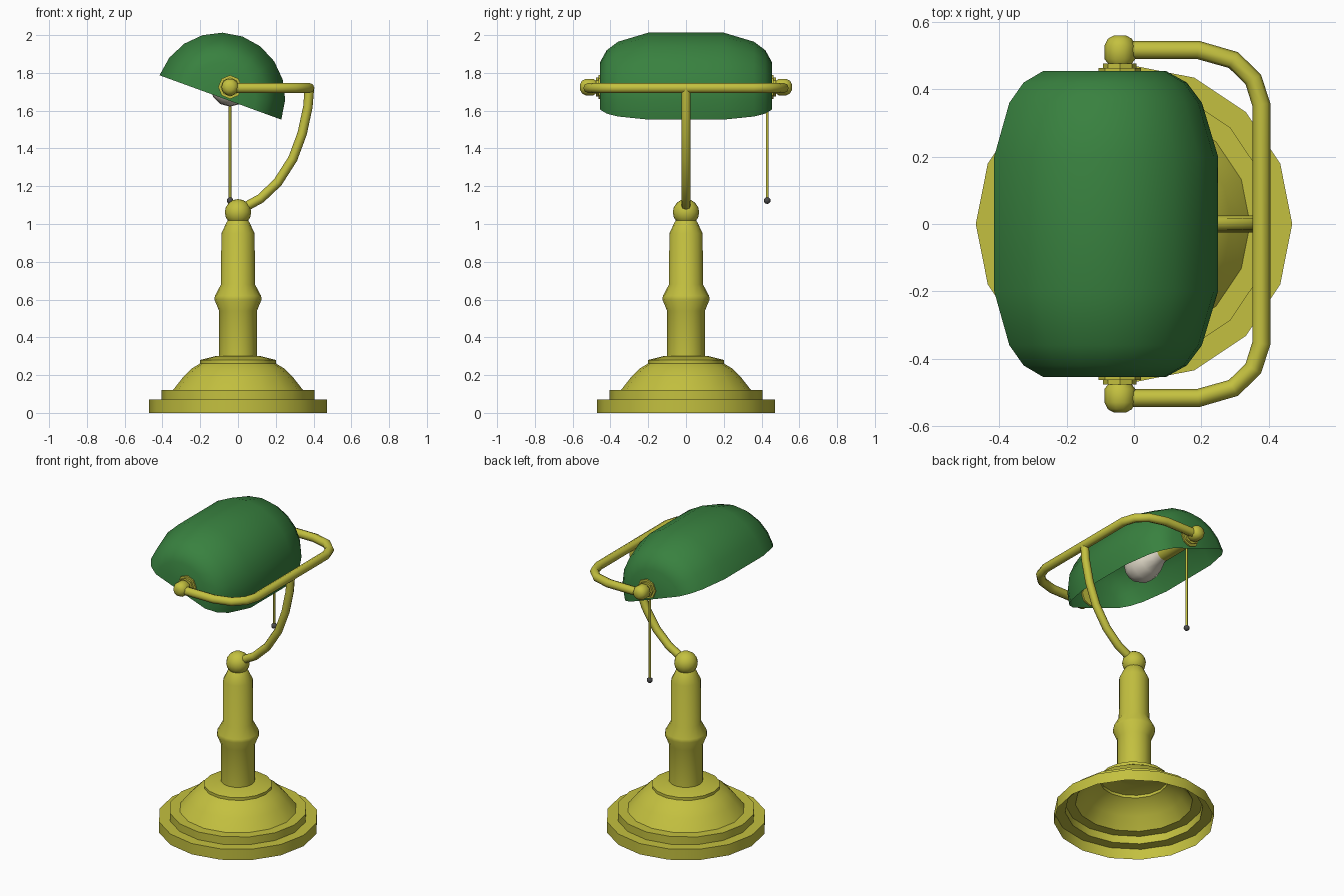
import bpy, bmesh
from math import sin, cos, pi, radians
from mathutils import Vector, Matrix

if "Cube" in bpy.data.objects:
    bpy.data.objects.remove(bpy.data.objects["Cube"])


def material(name, rgb):
    m = bpy.data.materials.new(name)
    m.diffuse_color = (*rgb, 1)
    m.use_nodes = True
    m.node_tree.nodes["Principled BSDF"].inputs["Base Color"].default_value = m.diffuse_color
    return m


brass = material("brass", (0.55, 0.53, 0.05))
green = material("green_glass", (0.04, 0.22, 0.05))
cream = material("bulb_glass", (0.75, 0.70, 0.58))
dark = material("dark_metal", (0.07, 0.07, 0.07))


def finish(ob, mat, angle):
    ob.data.materials.clear()
    ob.data.materials.append(mat)
    bpy.ops.object.select_all(action='DESELECT')
    ob.select_set(True)
    bpy.context.view_layer.objects.active = ob
    bpy.ops.object.shade_smooth_by_angle(angle=radians(angle))
    return ob


def from_rings(name, rings, mat, closed=True, caps=(False, False), angle=35):
    """Skin a list of equal-length point rings."""
    bm = bmesh.new()
    rows = [[bm.verts.new(p) for p in r] for r in rings]
    n = len(rows[0])
    for a, b in zip(rows, rows[1:]):
        for i in range(n if closed else n - 1):
            j = (i + 1) % n
            bm.faces.new((a[i], a[j], b[j], b[i]))
    for row, cap in zip((rows[0], rows[-1]), caps):
        if cap:
            bm.faces.new(row)
    bmesh.ops.recalc_face_normals(bm, faces=bm.faces[:])
    me = bpy.data.meshes.new(name)
    bm.to_mesh(me)
    bm.free()
    ob = bpy.data.objects.new(name, me)
    bpy.context.collection.objects.link(ob)
    return finish(ob, mat, angle)


def lathe(name, profile, mat, sides=16, matrix=Matrix(), caps=(False, True), angle=35):
    rings = [[matrix @ Vector((r * cos(2 * pi * i / sides), r * sin(2 * pi * i / sides), z))
              for i in range(sides)] for r, z in profile]
    return from_rings(name, rings, mat, caps=caps, angle=angle)


def tube(name, points, radius, mat):
    cu = bpy.data.curves.new(name, 'CURVE')
    cu.dimensions = '3D'
    cu.bevel_depth = radius
    cu.bevel_resolution = 2
    cu.use_fill_caps = True
    sp = cu.splines.new('POLY')
    sp.points.add(len(points) - 1)
    for p, co in zip(sp.points, points):
        p.co = (*co, 1)
    ob = bpy.data.objects.new(name, cu)
    bpy.context.collection.objects.link(ob)
    bpy.ops.object.select_all(action='DESELECT')
    ob.select_set(True)
    bpy.context.view_layer.objects.active = ob
    bpy.ops.object.convert(target='MESH')
    return finish(bpy.context.object, mat, 50)


def ball(name, loc, r, mat, seg=16, rings=8):
    bpy.ops.mesh.primitive_uv_sphere_add(segments=seg, ring_count=rings, radius=r, location=loc)
    bpy.context.object.name = name
    return finish(bpy.context.object, mat, 60)


# Stepped hollow base and turned stem
lathe("base", [(0.47, 0), (0.47, 0.07), (0.405, 0.07), (0.405, 0.12), (0.345, 0.12),
               (0.29, 0.19), (0.245, 0.235), (0.2, 0.262), (0.2, 0.28), (0.12, 0.3),
               (0.095, 0.3)], brass)
lathe("stem", [(0.1, 0.3), (0.1, 0.54), (0.125, 0.6), (0.122, 0.62), (0.09, 0.68),
               (0.088, 0.95), (0.06, 1.01), (0.045, 1.03)], brass)
ball("stem_ball", (0, 0, 1.062), 0.07, brass)

# Curved arm and yoke
tube("arm", [(0.02, 0, 1.08), (0.12, 0, 1.135), (0.21, 0, 1.22), (0.29, 0, 1.345),
             (0.34, 0, 1.48), (0.37, 0, 1.62), (0.378, 0, 1.72)], 0.025, brass)
half = [(-0.03, 0.517), (0.19, 0.517), (0.295, 0.487), (0.354, 0.43), (0.378, 0.355)]
tube("yoke", [(x, y, 1.72) for x, y in half] + [(x, -y, 1.72) for x, y in half[::-1]],
     0.027, brass)

# Pivot knobs with stepped flanges, one on each side
PX, PZ = -0.042, 1.725
for side, label in ((1, "back"), (-1, "front")):
    m = Matrix.Translation((PX, 0, PZ)) @ Matrix.Rotation(-side * pi / 2, 4, 'X')
    lathe(label + "_pivot_flange", [(0.063, 0.445), (0.063, 0.464), (0.05, 0.464), (0.05, 0.476),
                                    (0.03, 0.476)], brass, 8, m, (True, True))
    lathe(label + "_pivot_knob", [(0.03, 0.47), (0.046, 0.49), (0.046, 0.53), (0.036, 0.55),
                                  (0.018, 0.56)], brass, 10, m, (True, True), 50)

# Tilted half-barrel shade, open below
stations = [(0.455, 0.187), (0.42, 0.25), (0.36, 0.295), (0.2, 0.343)]
stations += [(-y, r) for y, r in stations[::-1]]
tilt = radians(-20)
arcs = [[(-0.093 + r * cos(tilt + pi * i / 10), y, 1.67 + r * sin(tilt + pi * i / 10))
         for i in range(11)] for y, r in stations]
from_rings("shade", arcs, green, closed=False, caps=(True, True), angle=70)

# Bulb and socket along the pivot axis
m = Matrix.Translation((PX, 0, PZ)) @ Matrix.Rotation(-pi / 2, 4, 'X')
lathe("bulb", [(0.03, -0.075), (0.075, -0.05), (0.1, -0.005), (0.104, 0.05), (0.085, 0.11),
               (0.055, 0.17), (0.045, 0.23)], cream, 12, m, (True, True), 60)
lathe("socket", [(0.05, 0.22), (0.05, 0.45)], brass, 12, m, (True, True))

# Pull chain with bead
tube("pull_chain", [(PX, 0.43, 1.7), (PX, 0.43, 1.13)], 0.007, brass)
ball("chain_bead", (PX, 0.43, 1.124), 0.018, dark, 10, 6)
